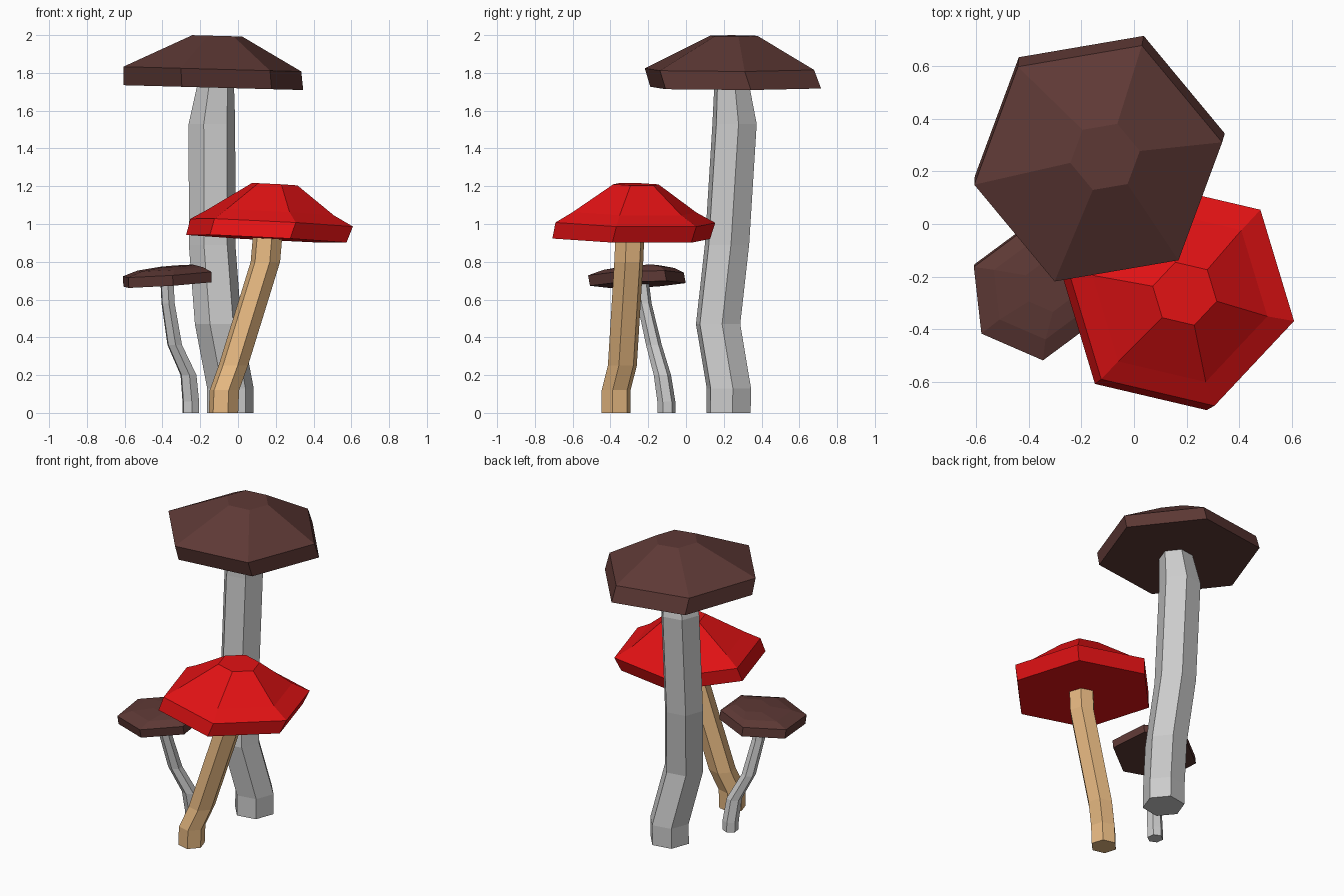
import bpy, bmesh
from math import cos, sin, radians

SIDES = 6


def material(name, rgb):
    m = bpy.data.materials.new(name)
    m.diffuse_color = (*rgb, 1)
    return m


def loft(name, rings, angle, tilt=(0, 0), mat=None):
    """Skin hexagonal rings (x, y, z, radius), listed bottom to top, and close both ends."""
    bm = bmesh.new()
    loops = []
    for x, y, z, r in rings:
        loop = []
        for i in range(SIDES):
            a = radians(angle + i * 360 / SIDES)
            dx, dy = r * cos(a), r * sin(a)
            loop.append(bm.verts.new((x + dx, y + dy, z + tilt[0] * dx + tilt[1] * dy)))
        loops.append(loop)
    for low, high in zip(loops, loops[1:]):
        for i in range(SIDES):
            j = (i + 1) % SIDES
            bm.faces.new((low[i], low[j], high[j], high[i]))
    bm.faces.new(loops[0][::-1])
    bm.faces.new(loops[-1])
    bmesh.ops.recalc_face_normals(bm, faces=bm.faces)
    me = bpy.data.meshes.new(name)
    bm.to_mesh(me)
    bm.free()
    if mat:
        me.materials.append(mat)
    ob = bpy.data.objects.new(name, me)
    bpy.context.collection.objects.link(ob)
    return ob


brown = material("brown_cap", (0.112, 0.041, 0.036))
red = material("red_cap", (0.77, 0.006, 0.007))
tan = material("tan_stem", (0.79, 0.48, 0.22))

# Tall mushroom
loft("tall_stem", [(-0.04, 0.225, 0, 0.125), (-0.04, 0.227, 0.13, 0.125),
                   (-0.105, 0.17, 0.47, 0.125), (-0.137, 0.217, 0.89, 0.125),
                   (-0.138, 0.257, 1.53, 0.125), (-0.118, 0.242, 1.74, 0.098)], 9.7)
loft("tall_cap", [(-0.13, 0.263, 1.722, 0.482), (-0.136, 0.23, 1.82, 0.478),
                  (-0.11, 0.255, 1.996, 0.134)], 9.7, (-0.027, 0), brown)

# Medium mushroom
loft("medium_stem", [(-0.077, -0.37, 0, 0.08), (-0.072, -0.37, 0.12, 0.08),
                     (-0.025, -0.337, 0.25, 0.08), (0.145, -0.303, 0.8, 0.08),
                     (0.157, -0.297, 0.94, 0.08)], -13.2)
bpy.data.objects["medium_stem"].data.materials.append(tan)
loft("medium_cap", [(0.15, -0.29, 0.922, 0.436), (0.178, -0.268, 1.007, 0.442),
                    (0.174, -0.273, 1.062, 0.342), (0.193, -0.265, 1.21, 0.125)],
     -13.2, (-0.052, -0.018), red)

# Small mushroom
loft("small_stem", [(-0.25, -0.102, 0, 0.048), (-0.25, -0.104, 0.06, 0.048),
                    (-0.262, -0.125, 0.2, 0.046), (-0.335, -0.17, 0.36, 0.042),
                    (-0.37, -0.22, 0.58, 0.038), (-0.376, -0.235, 0.7, 0.038)], -23.5)
loft("small_cap", [(-0.373, -0.255, 0.68, 0.255), (-0.375, -0.265, 0.735, 0.255),
                   (-0.358, -0.25, 0.762, 0.19), (-0.32, -0.235, 0.778, 0.1)],
     -23.5, (0.065, 0.035), brown)
